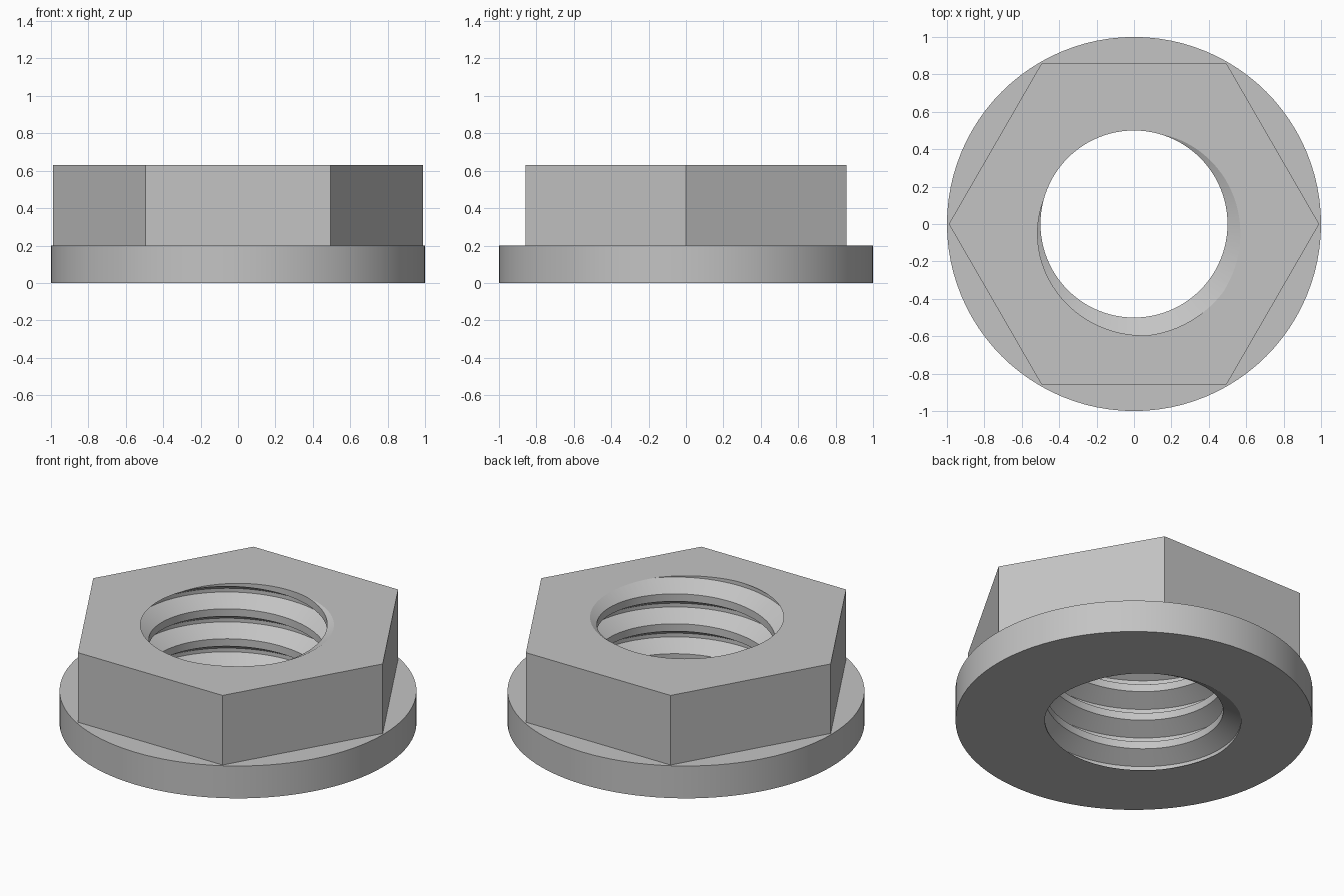
import bpy, bmesh
from math import cos, sin, pi, radians

if "Cube" in bpy.data.objects:
    bpy.data.objects.remove(bpy.data.objects["Cube"])

TOP, FLANGE_TOP = 0.63, 0.2
FLANGE_R, HEX_R = 1.0, 0.99
MINOR_R, MAJOR_R, PITCH = 0.5, 0.6, 0.185
STEPS = 96

bm = bmesh.new()


def loop(radius, count, z):
    """Closed ring of edges at height z."""
    vs = [bm.verts.new((radius * cos(2 * pi * i / count),
                        radius * sin(2 * pi * i / count), z)) for i in range(count)]
    return [bm.edges.new((vs[i], vs[(i + 1) % count])) for i in range(count)]


def wall(edges, height):
    """Extrude a ring upward and return its upper ring."""
    ext = bmesh.ops.extrude_edge_only(bm, edges=edges)["geom"]
    verts = [g for g in ext if isinstance(g, bmesh.types.BMVert)]
    bmesh.ops.translate(bm, verts=verts, vec=(0, 0, height))
    ring = set(verts)
    return [g for g in ext if isinstance(g, bmesh.types.BMEdge)
            and g.verts[0] in ring and g.verts[1] in ring]


def fill(outer, inner):
    """Flat face between two rings."""
    bmesh.ops.triangle_fill(bm, use_beauty=True, edges=outer + inner)


# Threaded bore: a right-handed helical strip with flat crests and roots
profile = [(-1 / 8, MINOR_R), (1 / 8, MINOR_R), (7 / 16, MAJOR_R), (9 / 16, MAJOR_R)]
columns = []
for i in range(STEPS + 1):
    a = 2 * pi * i / STEPS
    columns.append([bm.verts.new((r * cos(a), r * sin(a),
                    TOP + PITCH * (turn + u + i / STEPS - 1 / 3)))
                    for turn in range(-6, 3) for u, r in profile])
for left, right in zip(columns, columns[1:]):
    for j in range(len(left) - 1):
        bm.faces.new((left[j], right[j], right[j + 1], left[j + 1]))
bmesh.ops.remove_doubles(bm, verts=bm.verts[:], dist=1e-5)
bmesh.ops.triangulate(bm, faces=bm.faces[:])

# Trim the thread flush with the two end faces
for z, direction in ((TOP, 1), (0, -1)):
    bmesh.ops.bisect_plane(bm, geom=bm.verts[:] + bm.edges[:] + bm.faces[:], dist=1e-5,
                           plane_co=(0, 0, z), plane_no=(0, 0, direction),
                           clear_outer=True)
bmesh.ops.remove_doubles(bm, verts=bm.verts[:], dist=1e-5)


def bore_rim(z):
    return [e for e in bm.edges if e.is_boundary
            and all(abs(v.co.z - z) < 1e-4 for v in e.verts)]


rim_bottom, rim_top = bore_rim(0), bore_rim(TOP)

# Round flange and hexagonal body
flange_low = loop(FLANGE_R, STEPS, 0)
flange_high = wall(flange_low, FLANGE_TOP)
hex_low = loop(HEX_R, 6, FLANGE_TOP)
hex_high = wall(hex_low, TOP - FLANGE_TOP)

# Underside, flange shoulder and top face
fill(flange_low, rim_bottom)
fill(flange_high, hex_low)
fill(hex_high, rim_top)
bmesh.ops.recalc_face_normals(bm, faces=bm.faces[:])

mesh = bpy.data.meshes.new("flange_nut")
bm.to_mesh(mesh)
bm.free()
nut = bpy.data.objects.new("flange_nut", mesh)
bpy.context.collection.objects.link(nut)

# Plain grey metal
grey = bpy.data.materials.new("light_grey")
grey.use_nodes = True
colour = (0.55, 0.55, 0.55, 1)
grey.diffuse_color = colour
grey.node_tree.nodes["Principled BSDF"].inputs["Base Color"].default_value = colour
mesh.materials.append(grey)

bpy.ops.object.select_all(action="DESELECT")
nut.select_set(True)
bpy.context.view_layer.objects.active = nut
bpy.ops.object.shade_smooth_by_angle(angle=radians(25))
